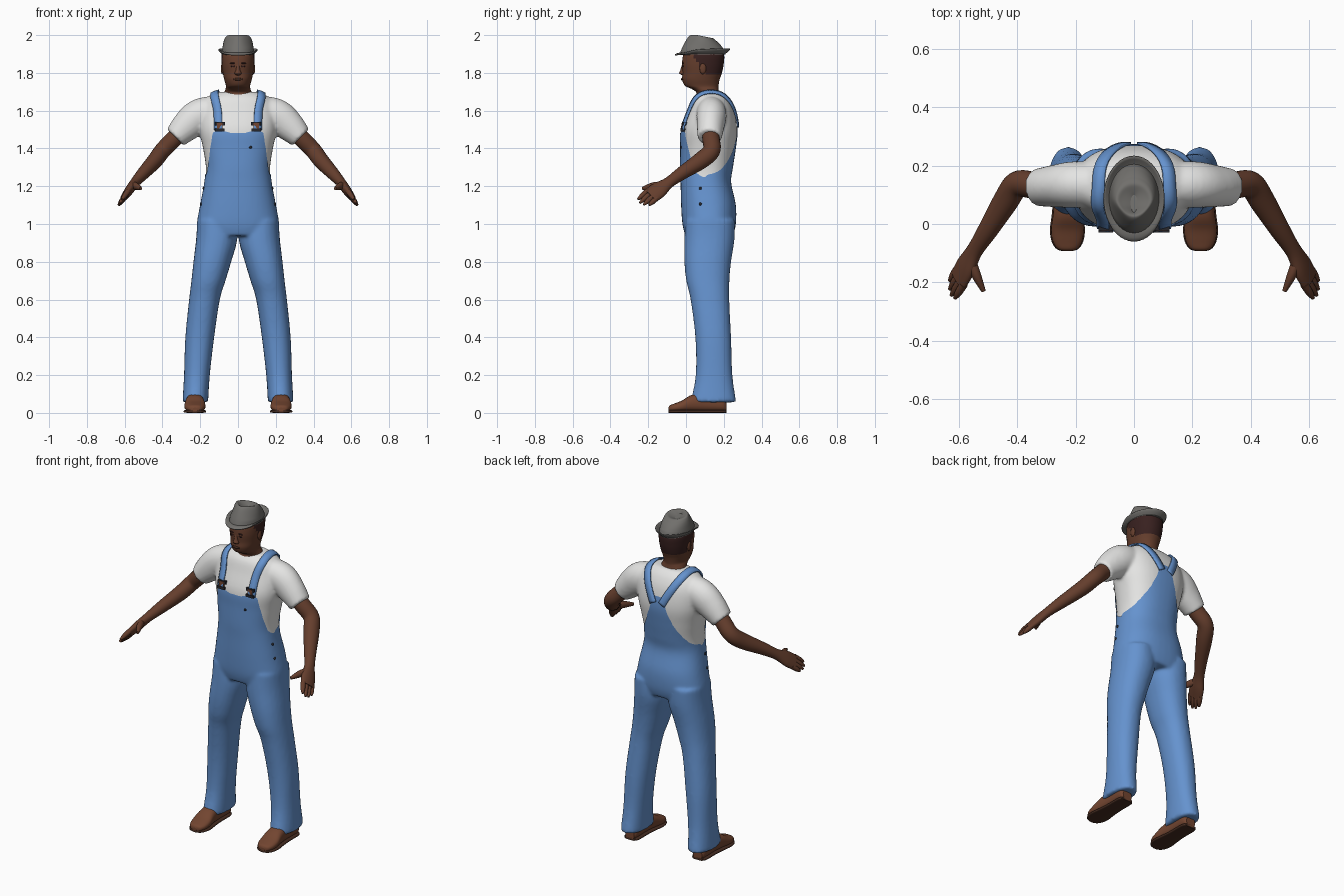
import bpy, bmesh, math
from mathutils import Vector
from mathutils.bvhtree import BVHTree

if "Cube" in bpy.data.objects:
    bpy.data.objects.remove(bpy.data.objects["Cube"])


def material(name, r, g, b):
    m = bpy.data.materials.new(name)
    m.use_nodes = True
    m.diffuse_color = (r, g, b, 1)
    bsdf = m.node_tree.nodes["Principled BSDF"]
    bsdf.inputs["Base Color"].default_value = (r, g, b, 1)
    bsdf.inputs["Roughness"].default_value = 0.8
    return m


DENIM = material("denim blue", 0.13, 0.29, 0.62)
COTTON = material("white cotton", 0.78, 0.78, 0.77)
SKIN = material("brown skin", 0.13, 0.048, 0.026)
LEATHER = material("brown leather", 0.17, 0.06, 0.03)
SOLE = material("dark sole", 0.06, 0.025, 0.015)
FELT = material("grey felt", 0.165, 0.16, 0.15)
HAIR = material("dark hair", 0.04, 0.015, 0.014)
METAL = material("dark metal", 0.02, 0.02, 0.025)

X, Y, Z = Vector((1, 0, 0)), Vector((0, 1, 0)), Vector((0, 0, 1))


def spline(rows, steps=5):
    """Catmull-Rom through rows of numbers."""
    out = []
    for i in range(len(rows) - 1):
        p0, p1 = rows[max(i - 1, 0)], rows[i]
        p2, p3 = rows[i + 1], rows[min(i + 2, len(rows) - 1)]
        for s in range(steps):
            t = s / steps
            out.append([b + t * ((c - a) + t * ((2*a - 5*b + 4*c - d) + t * (3*b - a - 3*c + d))) / 2
                        if s else b for a, b, c, d in zip(p0, p1, p2, p3)])
    return out + [list(rows[-1])]


def slab(z, x0, x1, y0, y1):
    """Horizontal ring from its extents."""
    return ((x0 + x1) / 2, (y0 + y1) / 2, z, (x1 - x0) / 2, (y1 - y0) / 2)


def loft(bm, rings, ref=X, normal=None, side=1, n=24, box=1.0, steps=5):
    """Skin rings (x, y, z, a, b); a lies along ref, b across it."""
    rings = spline(rings, steps)
    pts = [Vector((r[0] * side, r[1], r[2])) for r in rings]
    ref = Vector((ref[0] * side, ref[1], ref[2]))
    loops = []
    for i, r in enumerate(rings):
        t = normal or (pts[min(i + 1, len(pts) - 1)] - pts[max(i - 1, 0)]).normalized()
        u = (ref - t * ref.dot(t)).normalized()
        v = t.cross(u)
        ring = []
        for k in range(n):
            c, s = math.cos(math.tau * k / n), math.sin(math.tau * k / n)
            c, s = math.copysign(abs(c) ** box, c), math.copysign(abs(s) ** box, s)
            ring.append(bm.verts.new(pts[i] + u * c * r[3] + v * s * r[4]))
        loops.append(ring)
    for a, b in zip(loops, loops[1:]):
        for k in range(n):
            bm.faces.new((a[k], a[k - 1], b[k - 1], b[k]))
    bm.faces.new(loops[0])
    bm.faces.new(loops[-1])


def finish(name, bm, *mats, smooth=True, recalc=True):
    if recalc:
        bmesh.ops.recalc_face_normals(bm, faces=bm.faces)
    for f in bm.faces:
        f.smooth = smooth and len(f.verts) < 8
    me = bpy.data.meshes.new(name)
    bm.to_mesh(me)
    bm.free()
    for m in mats:
        me.materials.append(m)
    ob = bpy.data.objects.new(name, me)
    bpy.context.collection.objects.link(ob)
    return ob


def dab(name, tree, p, size, mat, box=False):
    """Small piece seated on the nearest surface point."""
    bm = bmesh.new()
    if box:
        bmesh.ops.create_cube(bm, size=2)
    else:
        bmesh.ops.create_icosphere(bm, subdivisions=2, radius=1)
    bmesh.ops.scale(bm, vec=size, verts=bm.verts)
    bmesh.ops.translate(bm, vec=tree.find_nearest(Vector(p))[0], verts=bm.verts)
    finish(name, bm, mat, smooth=not box)


# Clothed body: torso, legs and sleeves fused into one smooth surface
bm = bmesh.new()
torso = [(1.70, .105, .07, .19), (1.665, .17, .035, .225), (1.6, .2, .01, .255),
         (1.5, .205, -.025, .27), (1.4, .185, -.027, .26), (1.3, .17, -.028, .245),
         (1.22, .175, -.025, .235), (1.1, .197, -.022, .26), (1.0, .214, -.015, .26),
         (.94, .205, .0, .245)]
loft(bm, [slab(z, -w, w, a, b) for z, w, a, b in torso], normal=Z, n=40, box=.85)
leg = [(1.02, .02, .212, .0, .255), (.92, .008, .218, -.005, .253), (.8, .04, .232, -.005, .235),
       (.7, .07, .243, .005, .226), (.6, .1, .255, .028, .225), (.4, .13, .275, .053, .235),
       (.2, .153, .282, .055, .242), (.06, .162, .29, .028, .262)]
sleeve = [(.1, .13, 1.6, .08, .075), (.2, .135, 1.575, .09, .08),
          (.27, .13, 1.52, .082, .073), (.332, .125, 1.458, .062, .064)]
for s in (1, -1):
    loft(bm, [slab(*r) for r in leg], normal=Z, side=s, box=.9)
    loft(bm, sleeve, ref=Z, side=s)
body = finish("body_helper", bm)
rm = body.modifiers.new("fuse", "REMESH")
rm.mode, rm.voxel_size = "VOXEL", 0.009
sm = body.modifiers.new("relax", "SMOOTH")
sm.factor, sm.iterations = 0.5, 8
bpy.context.view_layer.update()
fused = bpy.data.meshes.new_from_object(body.evaluated_get(bpy.context.evaluated_depsgraph_get()))
bpy.data.objects.remove(body)


def in_overalls(c):
    ax, y, z = abs(c.x), c.y, c.z
    if z < 1.235 + 7 * (y - .13) ** 2 and z < 1.4 and ax < .2 + max(0, 1.2 - z):
        return True
    if y < .1:
        return z < 1.485 and ax < .132 + .13 * (1.49 - z)
    return z < 1.56 and ax < .04 + .13 * ((1.56 - z) / .3) ** 1.5


def cut_garment(name, keep, mat, grow):
    bm = bmesh.new()
    bm.from_mesh(fused)
    bm.normal_update()
    bmesh.ops.delete(bm, geom=[f for f in bm.faces if not keep(f.calc_center_median())], context="FACES")
    for v in bm.verts:
        v.co += v.normal * grow
    for _ in range(5):  # even out the cut edge
        new = {}
        for v in bm.verts:
            near = [e.other_vert(v).co for e in v.link_edges if e.is_boundary]
            if len(near) == 2:
                new[v] = (near[0] + near[1] + v.co * 2) / 4
        for v, co in new.items():
            v.co = co
    tree = BVHTree.FromBMesh(bm)
    finish(name, bm, mat, recalc=False)
    return tree


shirt = cut_garment("shirt", lambda c: c.z > 1.18, COTTON, 0)
denim = cut_garment("overalls", in_overalls, DENIM, .004)

# Shoulder straps with clips, side buttons
path = [(.108, -.03, 1.5), (.112, .0, 1.6), (.125, .06, 1.68), (.122, .13, 1.7),
        (.108, .2, 1.67), (.07, .25, 1.6), (.028, .27, 1.52)]
for s, side in ((1, "left"), (-1, "right")):
    pts = [Vector((p[0] * s, p[1], p[2])) for p in spline(path)]
    bm = bmesh.new()
    rows = []
    for i, p in enumerate(pts):
        hit, nor = shirt.find_nearest(p)[:2]
        t = (pts[min(i + 1, len(pts) - 1)] - pts[max(i - 1, 0)]).normalized()
        across = nor.cross(t).normalized() * .021
        row = []
        for k in (-1, 0, 1):
            h, n2 = shirt.find_nearest(hit + across * k)[:2]
            row.append(bm.verts.new(h + n2 * .009))
        rows.append(row)
    for a, b in zip(rows, rows[1:]):
        for k in (0, 1):
            bm.faces.new((a[k], a[k + 1], b[k + 1], b[k]))
    strap = finish(side + "_strap", bm, DENIM)
    sol = strap.modifiers.new("thickness", "SOLIDIFY")
    sol.thickness, sol.offset = .008, 0
    x = .107 * s
    dab(side + "_clip_top", shirt, (x, -.05, 1.545), (.027, .016, .009), METAL, True)
    dab(side + "_clip_stem", shirt, (x, -.05, 1.525), (.015, .014, .02), LEATHER, True)
    dab(side + "_clip_bottom", shirt, (x, -.05, 1.502), (.025, .016, .008), METAL, True)
    for z in (1.2, 1.115):
        dab(side + "_hip_button", denim, (.25 * s, .06, z), (.007, .008, .008), METAL)
dab("bib_button", denim, (.08, -.1, 1.405), (.008, .005, .007), METAL)

# Arms and hands
wide = Vector((-.3, -.75, .5)).normalized()
arm = [(.28, .125, 1.51, .045, .045), (.345, .133, 1.445, .046, .046), (.4, .135, 1.388, .046, .044),
       (.44, .078, 1.335, .046, .042), (.5, -.02, 1.27, .036, .034), (.545, -.09, 1.22, .031, .026),
       (.575, -.145, 1.18, .047, .024), (.6, -.19, 1.147, .047, .018)]
thumb = [(.56, -.12, 1.205, .02, .018), (.54, -.175, 1.2, .02, .017), (.515, -.23, 1.188, .009, .008)]
for s, side in ((1, "left"), (-1, "right")):
    bm = bmesh.new()
    loft(bm, arm, ref=wide, side=s, n=20)
    loft(bm, thumb, ref=Z, side=s, n=10)
    for i, length in enumerate((.85, 1, .95, .75)):
        base = Vector((.594, -.18, 1.155)) + wide * (.034 - i * .0225)
        tip = base + Vector((.036, -.056, -.05)) * length
        mid = base.lerp(tip, .6)
        loft(bm, [(*base, .014, .015), (*mid, .013, .013), (*tip, .006, .006)], ref=wide, side=s, n=10, steps=3)
    finish(side + "_arm", bm, SKIN)

# Shoes and soles: rings along y as (y, half width, top)
shoe = [(.215, .03, .06), (.19, .043, .09), (.1, .044, .105), (.03, .05, .095),
        (-.02, .056, .066), (-.06, .05, .05), (-.085, .034, .04), (-.093, .012, .028)]
for s, side in ((1, "left"), (-1, "right")):
    bm = bmesh.new()
    loft(bm, [(.228, y, (h + .006) / 2, w, (h - .006) / 2) for y, w, h in shoe], normal=-Y, side=s, box=.8)
    finish(side + "_shoe", bm, LEATHER)
    bm = bmesh.new()
    loft(bm, [(.228, y, .008, w + .004, .008) for y, w, h in shoe], normal=-Y, side=s, box=.5)
    finish(side + "_sole", bm, SOLE)

# Head, neck and nose, with hair painted by position
bm = bmesh.new()
head = [(1.63, .098, .035, .21), (1.665, .092, .042, .2), (1.695, .074, .055, .178),
        (1.715, .066, .03, .172), (1.732, .064, -.006, .172), (1.765, .073, -.02, .178),
        (1.8, .08, -.018, .19), (1.85, .086, -.021, .2), (1.9, .086, -.012, .2), (1.93, .07, .02, .17)]
loft(bm, [slab(z, -w, w, a, b) for z, w, a, b in head], normal=Z, n=40, box=.92, steps=8)
loft(bm, [(0, -.012, 1.848, .008, .008), (0, -.016, 1.815, .012, .014),
          (0, -.02, 1.798, .018, .016), (0, -.012, 1.786, .01, .006)], normal=Z, n=12)
for f in bm.faces:
    c = f.calc_center_median()
    f.material_index = int(c.z > 1.79 and c.y > .045 + max(0, 1.875 - c.z) * .8)
face = BVHTree.FromBMesh(bm)
finish("head", bm, SKIN, HAIR)
for s, side in ((1, "left"), (-1, "right")):
    dab(side + "_ear", face, (.1 * s, .09, 1.82), (.008, .018, .03), SKIN)
    dab(side + "_eye", face, (.035 * s, -.05, 1.833), (.014, .004, .005), HAIR)
    dab(side + "_eyebrow", face, (.036 * s, -.05, 1.853), (.02, .004, .004), HAIR)
dab("lips", face, (0, -.06, 1.762), (.026, .006, .007), SOLE)

# Hat: curled brim and a pinched, dented crown
bm = bmesh.new()
loft(bm, [slab(z, -w, w, a, b) for z, w, a, b in
          [(1.906, .07, -.01, .19), (1.908, .09, -.035, .21), (1.907, .103, -.057, .231),
           (1.899, .103, -.058, .232), (1.896, .09, -.035, .21), (1.894, .07, -.01, .19)]],
     normal=Z, n=40, steps=2)
for v in bm.verts:
    rim = max(0, math.hypot(v.co.x / .1, (v.co.y - .087) / .145) - .8)
    v.co.z += rim * (.06 + .25 * max(0, v.co.y)) - rim * max(0, .05 - v.co.y) * .9
finish("hat_brim", bm, FELT)
bm = bmesh.new()
loft(bm, [slab(z, -w, w, a, b) for z, w, a, b in
          [(1.898, .088, -.034, .21), (1.93, .083, -.022, .197), (1.965, .077, -.004, .18),
           (1.99, .069, .012, .16), (2.0, .058, .025, .14), (1.993, .04, .035, .12),
           (1.98, .012, .04, .1)]], normal=Z, n=40)
for v in bm.verts:
    up = min(1, max(0, (v.co.z - 1.93) / .06))
    v.co.x *= 1 - .3 * up * min(1, max(0, (.08 - v.co.y) / .08))
    v.co.z -= up * max(0, v.co.y - .06) * .2
finish("hat_crown", bm, FELT)
